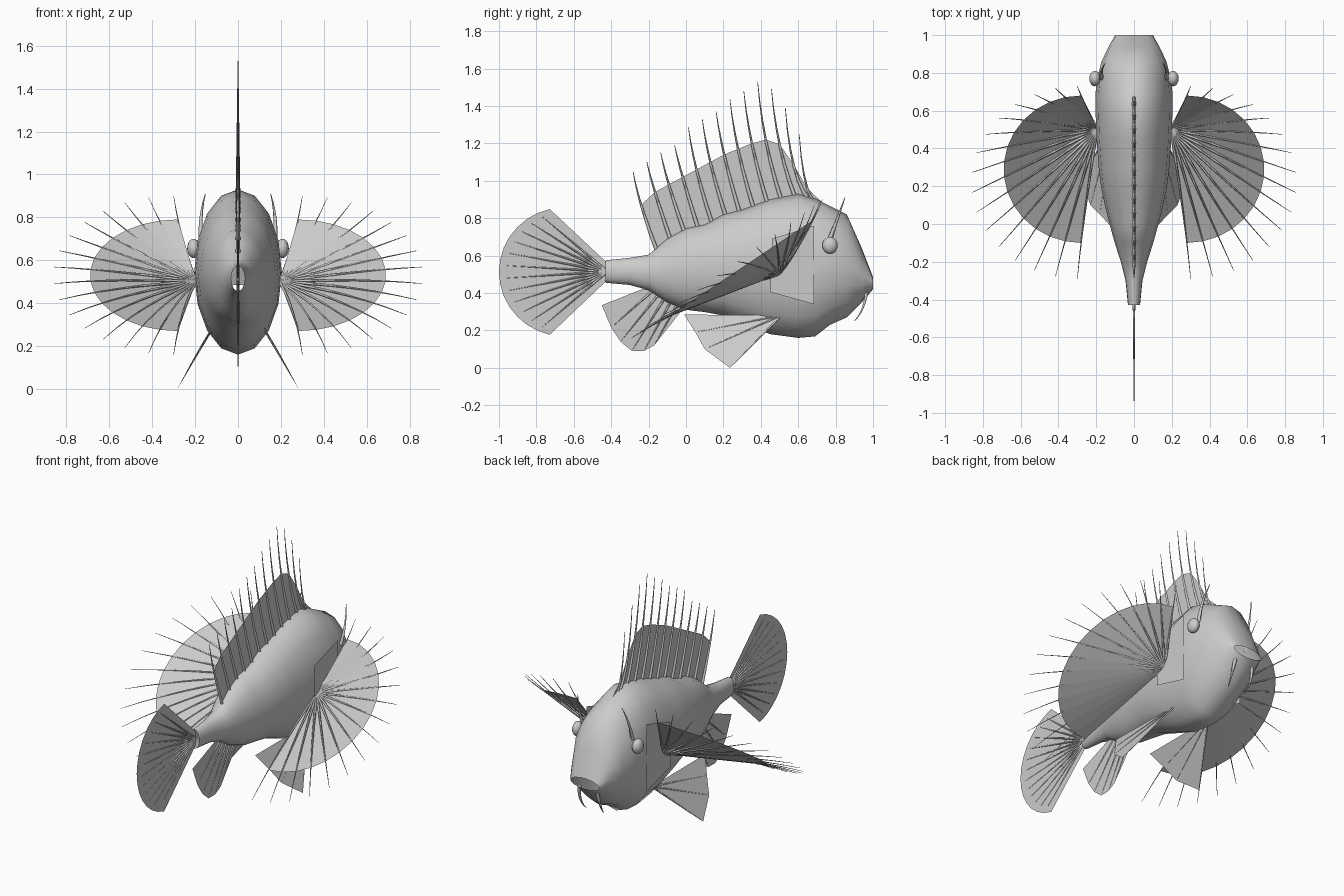
import bpy, bmesh
from math import sin, cos, pi, radians
from mathutils import Vector

cube = bpy.data.objects.get("Cube")
if cube:
    bpy.data.objects.remove(cube)

GREY = (0.6, 0.6, 0.6, 1)
mat = bpy.data.materials.new("plain grey")
mat.use_nodes = True
mat.diffuse_color = GREY
mat.node_tree.nodes["Principled BSDF"].inputs["Base Color"].default_value = GREY


def link(name, data):
    obj = bpy.data.objects.new(name, data)
    bpy.context.collection.objects.link(obj)
    data.materials.append(mat)
    return obj


def mesh(name, verts, faces, smooth=False):
    me = bpy.data.meshes.new(name)
    me.from_pydata(verts, [], faces)
    bm = bmesh.new()
    bm.from_mesh(me)
    bmesh.ops.recalc_face_normals(bm, faces=bm.faces)
    for f in bm.faces:
        f.smooth = smooth
    bm.to_mesh(me)
    bm.free()
    return link(name, me)


def fan(name, base, rim):
    """Membrane spreading from one base point to a rim."""
    return mesh(name, [base] + rim, [(0, i, i + 1) for i in range(1, len(rim))])


def strip(name, low, high):
    """Membrane between two rows of points."""
    n = len(low)
    return mesh(name, low + high, [(i, i + 1, n + i + 1, n + i) for i in range(n - 1)])


def rays(name, paths, thick, mid=0.6):
    """Tapered rays, each curved through start, middle and tip."""
    cu = bpy.data.curves.new(name, "CURVE")
    cu.dimensions = "3D"
    cu.bevel_depth = thick
    cu.bevel_resolution = 0
    cu.use_fill_caps = True
    steps = 6
    for path in paths:
        a, b, c = (Vector(p) for p in path)
        sp = cu.splines.new("POLY")
        sp.points.add(steps)
        for k in range(steps + 1):
            t = k / steps
            p = (a * (t - mid) * (t - 1) / mid + b * t * (t - 1) / (mid * (mid - 1))
                 + c * t * (t - mid) / (1 - mid))
            sp.points[k].co = (*p, 1)
            sp.points[k].radius = 1 - 0.85 * t
    return link(name, cu)


def lerp(a, b, t):
    return tuple(Vector(a).lerp(Vector(b), t))


# Body: elliptical rings (y, bottom, top, half width), open at mouth and tail
RINGS = [(-.43, .455, .575, .032), (-.3, .443, .588, .045), (-.2, .415, .605, .07),
         (-.1, .35, .69, .102), (0, .31, .745, .13), (.1, .298, .765, .155),
         (.2, .28, .82, .175), (.3, .24, .845, .187), (.45, .18, .9, .198),
         (.6, .16, .93, .204), (.69, .168, .905, .204), (.77, .23, .865, .195),
         (.86, .27, .82, .172), (.94, .35, .64, .134), (1, .42, .485, .1)]
SIDES = 16
verts, faces = [], []
for y, lo, hi, w in RINGS:
    for k in range(SIDES):
        a = 2 * pi * k / SIDES
        verts.append((w * sin(a), y, (lo + hi) / 2 + (hi - lo) / 2 * cos(a)))
for r in range(len(RINGS) - 1):
    for k in range(SIDES):
        a, b = r * SIDES + k, r * SIDES + (k + 1) % SIDES
        faces.append((a, b, b + SIDES, a + SIDES))
mesh("body", verts, faces, smooth=True)


def back_height(y):
    """Height of the body's upper outline at y."""
    for p, q in zip(RINGS, RINGS[1:]):
        if p[0] <= y <= q[0]:
            return p[2] + (q[2] - p[2]) * (y - p[0]) / (q[0] - p[0])


# Dorsal fin: thirteen spines with a membrane between them
TIPS = [1.05, 1.1, 1.15, 1.19, 1.285, 1.33, 1.37, 1.435, 1.48, 1.53, 1.49, 1.39, 1.25]
EDGE = [.87, .94, .98, 1.02, 1.06, 1.1, 1.14, 1.17, 1.2, 1.22, 1.195, 1.09, .96]
roots, edge, spines = [], [], []
for i, (tip, top) in enumerate(zip(TIPS, EDGE)):
    y = -.155 + .074 * i
    root = (0, y, back_height(y) - .02)
    mid = (0, y - .085, top)
    roots.append(root)
    edge.append(mid)
    spines.append((root, mid, (0, y - .128, tip)))
last = (0, .77, back_height(.77) - .02)
strip("dorsal_membrane", roots + [last], edge + [last])
rays("dorsal_spines", spines, .011, .52)

# Tail fin
tail_root = (0, -.42, .515)


def tail_rim(deg):
    a = radians(deg)
    return (0, -.65 - .35 * cos(a), .513 + .345 * sin(a))


rim = [tail_rim(77 - 11 * i) for i in range(15)]
strip("tail_membrane", [(0, -.42, .56 - .09 * i / 14) for i in range(15)], rim)
rays("tail_rays", [(tail_root, lerp(tail_root, tail_rim(d), .5), lerp(tail_root, tail_rim(d), .93))
                   for d in range(-66, 67, 12)], .007, .5)

# Anal fin
anal_rim = [(0, -.45, .335), (0, -.4, .215), (0, -.35, .14), (0, -.29, .09),
            (0, -.225, .09), (0, -.17, .12), (0, -.02, .31)]
anal_root = [lerp((0, -.21, .43), (0, -.01, .33), i / 6) for i in range(7)]
strip("anal_membrane", anal_root, anal_rim)
rays("anal_rays", [(a, lerp(a, b, .5), lerp(a, b, .96))
                   for a, b in zip(anal_root[1:6], anal_rim[1:6])], .007, .5)

# Paired parts
for side, s in (("left", 1), ("right", -1)):
    # Pectoral fin: shallow cone with sixteen rays past its rim
    root = (s * .195, .5, .5)
    rim, paths = [], []
    for i in range(16):
        a = radians(90 - 12 * i)
        edge_point = (s * (.28 + .41 * cos(a)), .29 + .39 * sin(a), .53 + .26 * sin(a))
        tip = (s * (.3 + .56 * cos(a)), .22 + .51 * sin(a), .53 + .37 * sin(a))
        rim.append(edge_point)
        paths.append((root, edge_point, tip))
    fan(side + "_pectoral_membrane", root, rim)
    rays(side + "_pectoral_rays", paths, .008, .72)

    # Pelvic fin
    root = (s * .12, .51, .28)
    rim = [(s * .283, .235, 0), (s * .23, .1, .1), (s * .18, .05, .19), (s * .125, -.01, .285)]
    fan(side + "_pelvic_membrane", root, rim)
    rays(side + "_pelvic_rays", [(root, lerp(root, p, .5), lerp(root, p, .97)) for p in rim[:3]],
         .006, .5)

    # Gill cover
    mesh(side + "_gill_cover", [(s * .208, .45, .405), (s * .208, .685, .34),
                                (s * .208, .685, .76), (s * .208, .46, .69)], [(0, 1, 2, 3)])

    # Eye
    bm = bmesh.new()
    bmesh.ops.create_uvsphere(bm, u_segments=16, v_segments=10, radius=1)
    for v in bm.verts:
        v.co = (s * .207 + v.co.x * .03, .77 + v.co.y * .041, .655 + v.co.z * .045)
    for f in bm.faces:
        f.smooth = True
    me = bpy.data.meshes.new(side + "_eye")
    bm.to_mesh(me)
    bm.free()
    link(side + "_eye", me)

    # Brow tentacle and chin barbel
    rays(side + "_brow_tentacle", [((s * .17, .77, .69), (s * .172, .81, .8), (s * .152, .85, .91))],
         .013, .5)
    rays(side + "_chin_barbel", [((s * .06, .965, .41), (s * .068, .945, .32), (s * .06, .9, .25))],
         .012, .5)
